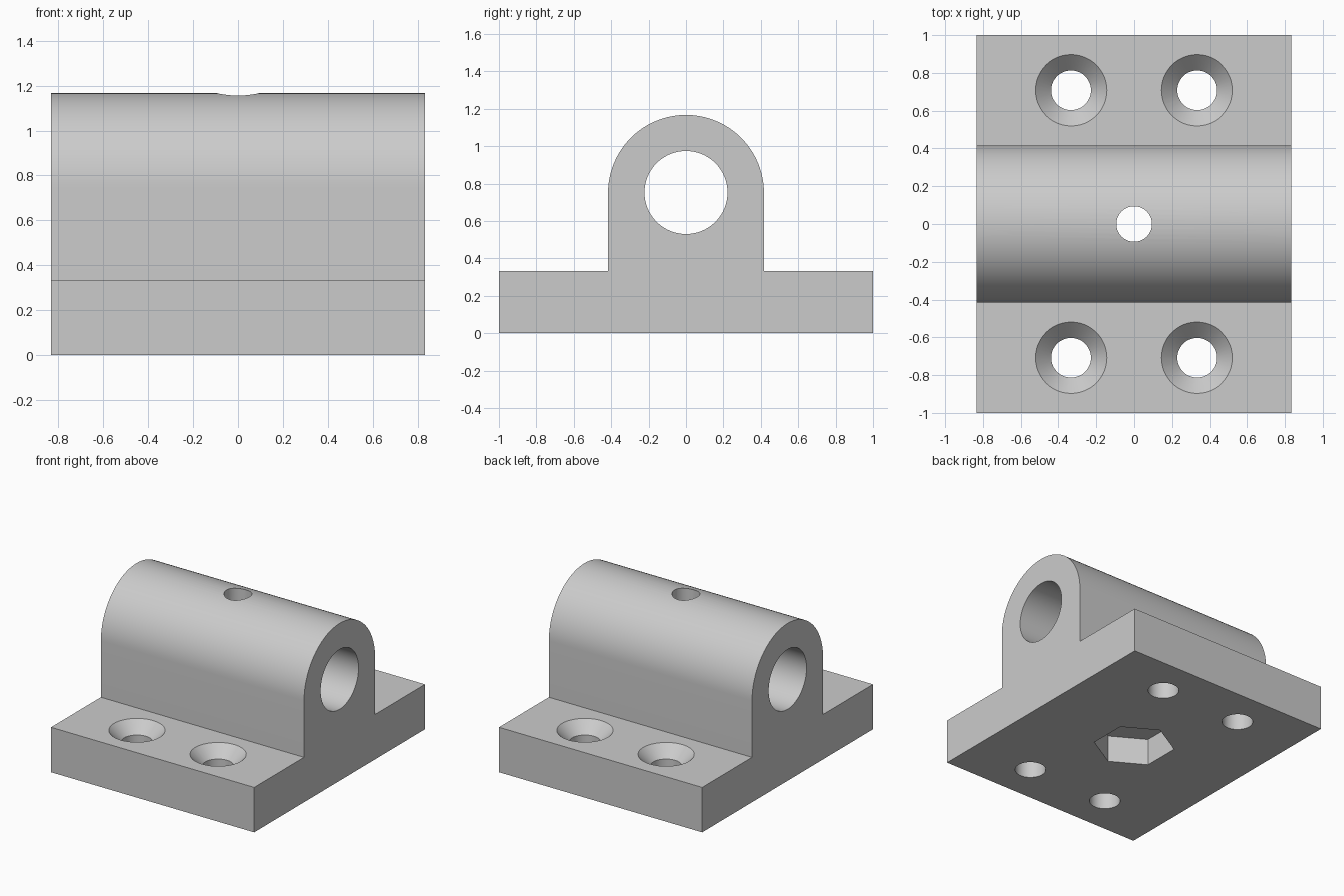
import bpy
import bmesh
import math
from mathutils import Matrix

cube = bpy.data.objects.get("Cube")
if cube:
    bpy.data.objects.remove(cube, do_unlink=True)

HALF_LEN = 0.833      # half length along x
BASE_H = 0.333        # base plate thickness
BOSS_R = 0.4167       # rounded housing radius
AXIS_Z = 0.75         # shaft bore height

grey = bpy.data.materials.new("neutral_grey")
grey.use_nodes = True
grey.diffuse_color = (0.6, 0.6, 0.6, 1)
grey.node_tree.nodes["Principled BSDF"].inputs["Base Color"].default_value = (0.6, 0.6, 0.6, 1)


def add_object(name, bm):
    bmesh.ops.recalc_face_normals(bm, faces=bm.faces)
    mesh = bpy.data.meshes.new(name)
    bm.to_mesh(mesh)
    bm.free()
    mesh.materials.append(grey)
    obj = bpy.data.objects.new(name, mesh)
    bpy.context.collection.objects.link(obj)
    return obj


def turned(name, rings, sides, matrix, start=0.0):
    """Solid of stacked (height, radius) rings around local z."""
    bm = bmesh.new()
    loops = []
    for z, r in rings:
        angles = [start + math.tau * i / sides for i in range(sides)]
        loops.append([bm.verts.new((r * math.cos(a), r * math.sin(a), z)) for a in angles])
    for low, high in zip(loops, loops[1:]):
        for i in range(sides):
            j = (i + 1) % sides
            bm.faces.new((low[i], low[j], high[j], high[i]))
    bm.faces.new(loops[0][::-1])
    bm.faces.new(loops[-1])
    bm.transform(matrix)
    cutter = add_object(name, bm)
    cutter.hide_render = True
    return cutter


# Bearing block: base plate and arched housing as one extruded profile
arc = [(BOSS_R * math.cos(math.pi * i / 48), AXIS_Z + BOSS_R * math.sin(math.pi * i / 48))
       for i in range(49)]
profile = ([(-1, 0), (1, 0), (1, BASE_H), (BOSS_R, BASE_H)] + arc
           + [(-BOSS_R, BASE_H), (-1, BASE_H)])
bm = bmesh.new()
end = bm.faces.new([bm.verts.new((-HALF_LEN, y, z)) for y, z in profile])
side = bmesh.ops.extrude_face_region(bm, geom=[end])["geom"]
bmesh.ops.translate(bm, vec=(2 * HALF_LEN, 0, 0),
                    verts=[v for v in side if isinstance(v, bmesh.types.BMVert)])
block = add_object("bearing_block", bm)

# Shaft bore, hexagonal nut pocket and set screw hole
along_x = Matrix.Translation((0, 0, AXIS_Z + 0.002)) @ Matrix.Rotation(math.pi / 2, 4, "Y")
cutters = [
    turned("shaft_bore_cutter", [(-1, 0.222), (1, 0.222)], 80, along_x),
    turned("nut_pocket_cutter", [(-0.1, 0.277), (0.2, 0.277)], 6, Matrix(), math.pi / 6),
    turned("set_screw_cutter", [(-0.1, 0.094), (1.4, 0.094)], 48, Matrix()),
]

# Four countersunk mounting holes
for x in (-0.333, 0.333):
    for y in (-0.708, 0.708):
        rings = [(-0.1, 0.105), (BASE_H - 0.084, 0.105), (BASE_H + 0.02, 0.209)]
        cutters.append(turned("mounting_hole_cutter", rings, 48, Matrix.Translation((x, y, 0))))

# Cut every hole, then drop the cutters
bpy.ops.object.select_all(action="DESELECT")
block.select_set(True)
bpy.context.view_layer.objects.active = block
for cutter in cutters:
    mod = block.modifiers.new("hole", "BOOLEAN")
    mod.operation = "DIFFERENCE"
    mod.solver = "EXACT"
    mod.object = cutter
    bpy.ops.object.modifier_apply(modifier=mod.name)
    bpy.data.objects.remove(cutter, do_unlink=True)

bpy.ops.object.shade_smooth_by_angle(angle=math.radians(30))
